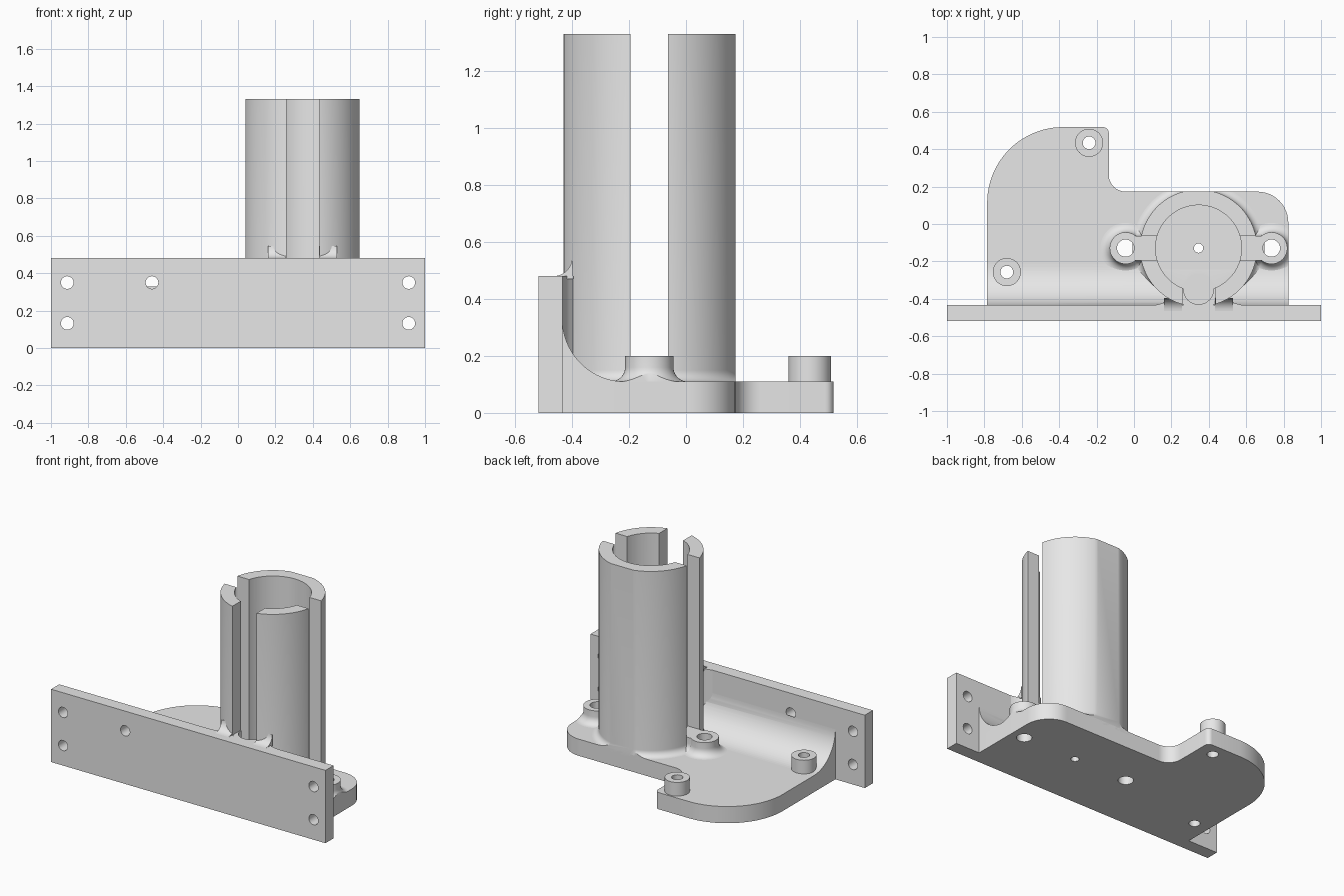
import bpy, bmesh
from math import cos, sin, pi, radians
from mathutils import Vector, Matrix

old = bpy.data.objects.get("Cube")
if old:
    bpy.data.objects.remove(old, do_unlink=True)

grey = bpy.data.materials.new("plain grey")
grey.use_nodes = True
grey.diffuse_color = (0.8, 0.8, 0.8, 1)
grey.node_tree.nodes["Principled BSDF"].inputs["Base Color"].default_value = (0.8, 0.8, 0.8, 1)

TUBE = (0.345, -0.129)
R_OUT, R_IN = 0.313, 0.23
BACK, FLOOR, BOSS_TOP, TOP = -0.434, 0.11, 0.2, 1.33
parts = []


def finish(bm, name):
    bmesh.ops.remove_doubles(bm, verts=bm.verts, dist=1e-5)
    bmesh.ops.recalc_face_normals(bm, faces=bm.faces)
    me = bpy.data.meshes.new(name)
    bm.to_mesh(me)
    bm.free()
    me.materials.append(grey)
    ob = bpy.data.objects.new(name, me)
    bpy.context.scene.collection.objects.link(ob)
    return ob


def arc(cx, cy, r, a0, a1, n=12):
    angles = [radians(a0 + (a1 - a0) * i / n) for i in range(n + 1)]
    return [(cx + r * cos(a), cy + r * sin(a)) for a in angles]


def prism(name, outline, lo, hi, axis="z"):
    """Extrude an outline: (x, y) along z, or (y, z) along x."""
    place = (lambda p: (p[0], p[1], lo)) if axis == "z" else (lambda p: (lo, p[0], p[1]))
    move = Vector((0, 0, hi - lo)) if axis == "z" else Vector((hi - lo, 0, 0))
    bm = bmesh.new()
    face = bm.faces.new([bm.verts.new(place(p)) for p in outline])
    out = bmesh.ops.extrude_face_region(bm, geom=[face], use_keep_orig=True)
    bmesh.ops.translate(bm, vec=move, verts=[v for v in out["geom"] if isinstance(v, bmesh.types.BMVert)])
    return finish(bm, name)


def box(name, x0, x1, y0, y1, z0, z1):
    return prism(name, [(x0, y0), (x1, y0), (x1, y1), (x0, y1)], z0, z1)


def post(name, xy, r, z0, z1, flare=0.0, steps=48):
    """Upright round post, with an optional concave flare at the floor."""
    pts = [(0, z0)]
    if flare:
        pts += [(r + flare, z0)] + arc(r + flare, FLOOR + flare, flare, 270, 180, 8)
    else:
        pts += [(r, z0)]
    pts += [(r, z1), (0, z1)]
    bm = bmesh.new()
    vs = [bm.verts.new((xy[0] + a, xy[1], z)) for a, z in pts]
    es = [bm.edges.new(pair) for pair in zip(vs, vs[1:])]
    bmesh.ops.spin(bm, geom=vs + es, cent=(xy[0], xy[1], 0), axis=(0, 0, 1),
                   angle=2 * pi, steps=steps)
    return finish(bm, name)


def cut(ob, cutters, operation="DIFFERENCE"):
    for c in cutters:
        m = ob.modifiers.new("cut", "BOOLEAN")
        m.operation, m.object, m.solver = operation, c, "EXACT"
    deps = bpy.context.evaluated_depsgraph_get()
    me = bpy.data.meshes.new_from_object(ob.evaluated_get(deps))
    ob.modifiers.clear()
    ob.data = me
    return ob


# Base outline
outline = [(-0.785, BACK)]
outline += arc(-0.38, 0.113, 0.405, 180, 90, 24)
outline += arc(-0.165, 0.488, 0.03, 90, 0, 6)
outline += arc(-0.045, 0.263, 0.09, 180, 270)
outline += arc(0.66, 0.008, 0.165, 90, 0)
outline += [(0.825, BACK)]
footprint = prism("footprint_helper", outline, 0.02, 2)

# Vertical cutters
side_bosses = [(-0.045, TUBE[1]), (0.735, TUBE[1])]
small_bosses = [(-0.24, 0.434), (-0.68, -0.257)]
holes = [post("hole", p, 0.046, -1, 0.6, steps=32) for p in side_bosses]
holes += [post("hole", p, 0.034, -1, 0.6, steps=32) for p in small_bosses]
holes.append(post("hole", TUBE, 0.025, -1, 0.6, steps=24))
pocket = post("pocket", TUBE, R_IN, FLOOR + 0.002, 2, steps=72)
channel = post("channel", (TUBE[0], -0.35), 0.08, FLOOR + 0.002, 2, steps=32)

# Mounting plate with five screw holes
plate = box("mounting_plate", -1, 1, -0.518, BACK, 0, 0.48)
screws = [prism("screw", [(y, z) for y, z in arc(0, 0, 0.034, 0, 345, 23)], -1, 1)
          for _ in range(5)]
for s, (x, z) in zip(screws, [(-0.913, 0.35), (-0.913, 0.132), (-0.46, 0.35),
                              (0.913, 0.35), (0.913, 0.132)]):
    s.data.transform(Matrix.Translation((x, 0, z)) @ Matrix.Rotation(pi / 2, 4, "X"))
parts.append(cut(plate, screws))

# Base plate
parts.append(cut(prism("base_plate", outline, 0, FLOOR), holes))

# Large concave cove between plate and base
cove = [(BACK, 0.05), (-0.214, 0.05)] + arc(-0.214, 0.33, 0.22, 270, 180, 20)
parts.append(cut(prism("cove", cove, -0.785, 0.825, "x"), [holes[3], pocket, channel]))

# Slotted tube with flat front and back
tube = post("slotted_tube", TUBE, R_OUT, 0.09, TOP, 0.04, 96)
cut(tube, [footprint], "INTERSECT")
side_slot = box("slot", -0.2, 0.9, -0.195, -0.063, BOSS_TOP, 2)
front_slot = box("slot", 0.26, 0.435, -0.6, -0.3, 0.48, 2)
parts.append(cut(tube, [pocket, channel, side_slot, front_slot, holes[4]]))

# Flared screw bosses and the webs joining them to the tube
half = 0.066
for side, p, x0, x1 in (("right", side_bosses[0], -0.045, 0.1),
                        ("left", side_bosses[1], 0.59, 0.735)):
    boss = post(side + "_boss", p, 0.085, 0.09, BOSS_TOP, 0.05)
    flare = arc(half + 0.05, FLOOR + 0.05, 0.05, 270, 180, 8)
    right = [(half + 0.05, 0.09)] + flare + [(half, BOSS_TOP)]
    web = [(TUBE[1] + y, z) for y, z in right] + [(TUBE[1] - y, z) for y, z in reversed(right)]
    web = prism(side + "_web", web, x0, x1, "x")
    for ob in (boss, web):
        cut(ob, [footprint], "INTERSECT")
        parts.append(cut(ob, holes[:2]))

# Plain screw bosses
for name, p, h in (("back_post", small_bosses[0], holes[2]),
                   ("side_post", small_bosses[1], holes[3])):
    parts.append(cut(post(name, p, 0.075, 0.09, BOSS_TOP), [h]))

# Fillets where the tube meets the plate: upright at the sides, sloped on top
for side, s in (("right", -1), ("left", 1)):
    fin = [(TUBE[0] + s * a, y) for a, y in
           ((0.235, BACK), (0.195, -0.424), (0.175, -0.41), (0.15, -0.385), (0.13, BACK))]
    parts.append(prism(side + "_tube_fillet", fin, 0.15, 0.48))
    ramp = [(-0.395, 0.47), (-0.465, 0.47)] + arc(-0.465, 0.545, 0.065, 270, 360, 8)
    x0, x1 = sorted((TUBE[0] + s * 0.088, TUBE[0] + s * 0.185))
    parts.append(prism(side + "_top_fillet", ramp, x0, x1, "x"))

# Remove helpers and shade
for ob in list(bpy.context.scene.collection.objects):
    if ob.type == "MESH" and ob not in parts and ob.name.split(".")[0] in (
            "hole", "screw", "slot", "pocket", "channel", "footprint_helper"):
        bpy.data.objects.remove(ob, do_unlink=True)
bpy.ops.object.select_all(action="DESELECT")
for ob in parts:
    ob.select_set(True)
bpy.context.view_layer.objects.active = parts[0]
bpy.ops.object.shade_smooth_by_angle(angle=radians(30))
